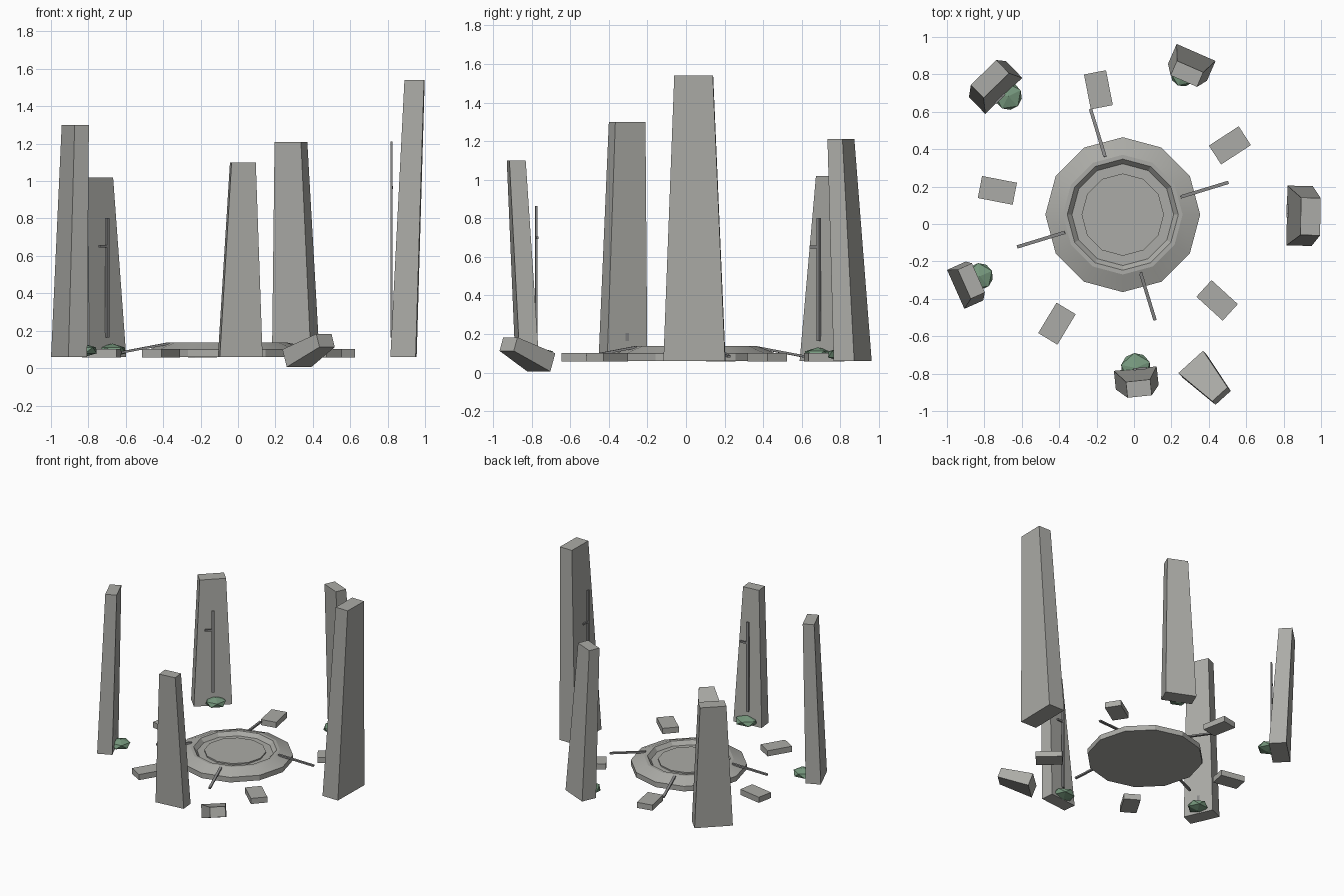
import bpy, bmesh, math
from mathutils import Vector, Matrix

if "Cube" in bpy.data.objects:
    bpy.data.objects.remove(bpy.data.objects["Cube"])

CX, CY, GROUND = -0.06, 0.05, 0.06


def material(name, rgb):
    m = bpy.data.materials.new(name)
    m.diffuse_color = (*rgb, 1)
    m.use_nodes = True
    m.node_tree.nodes["Principled BSDF"].inputs["Base Color"].default_value = m.diffuse_color
    return m


STONE = material("grey_stone", (0.41, 0.41, 0.385))
DARK = material("dark_stone", (0.25, 0.25, 0.25))
MOSS = material("moss_green", (0.185, 0.32, 0.21))


def finish(name, bm, mat):
    bmesh.ops.recalc_face_normals(bm, faces=bm.faces)
    me = bpy.data.meshes.new(name)
    bm.to_mesh(me)
    bm.free()
    me.materials.append(mat)
    ob = bpy.data.objects.new(name, me)
    bpy.context.collection.objects.link(ob)
    return ob


def loft(name, rings, mat):
    """Closed skin through rings of points, capped at both ends."""
    bm = bmesh.new()
    rows = [[bm.verts.new(p) for p in ring] for ring in rings]
    n = len(rows[0])
    for a, b in zip(rows, rows[1:]):
        for i in range(n):
            j = (i + 1) % n
            bm.faces.new((a[i], a[j], b[j], b[i]))
    bm.faces.new(rows[0])
    bm.faces.new(rows[-1])
    return finish(name, bm, mat)


def box(name, size, matrix, mat):
    bm = bmesh.new()
    bmesh.ops.create_cube(bm, size=1, matrix=matrix @ Matrix.Diagonal((*size, 1)))
    return finish(name, bm, mat)


def rect(c, u, v, w, d):
    return [Vector(c) + u * (a * w / 2) + v * (b * d / 2)
            for a, b in ((-1, -1), (1, -1), (1, 1), (-1, 1))]


def lathe(name, profile, mat):
    return loft(name, [[(CX + r * math.cos(math.tau * i / 12),
                         CY + r * math.sin(math.tau * i / 12), z)
                        for i in range(12)] for r, z in profile], mat)


def place(x, y, z, yaw, pitch=0):
    return (Matrix.Translation((x, y, z)) @ Matrix.Rotation(yaw, 4, 'Z')
            @ Matrix.Rotation(pitch, 4, 'Y'))


# central dais with a raised rim and sunken basin
dais = lathe("dais", [(0.414, GROUND), (0.414, 0.1), (0.32, 0.137), (0.297, 0.137),
                      (0.272, 0.108), (0.255, 0.108)], STONE)
lathe("basin_plate", [(0.22, 0.1), (0.22, 0.118)], STONE)
bpy.context.view_layer.objects.active = dais
dais.select_set(True)
bpy.ops.object.shade_smooth_by_angle(angle=math.radians(15))
dais.select_set(False)

# four spokes running down off the rim
for i in range(4):
    a = math.radians(17 + 90 * i)
    r = 0.457
    box(f"spoke_{i + 1}", (0.27, 0.018, 0.012),
        place(CX + r * math.cos(a), CY + r * math.sin(a), 0.108, a, 0.18), DARK)

# five radial paving slabs
for i, deg in enumerate((33, 101, 169, 239, 317.6)):
    a = math.radians(deg)
    box(f"paving_slab_{i + 1}", (0.19, 0.12, 0.044),
        place(CX + 0.683 * math.cos(a), CY + 0.68 * math.sin(a), 0.08, a), STONE)

# standing stones: base xy, top xy, top z, base w/d, top w/d, inward angle, moss xy and radius
stones = [
    ((0.885, 0.044), (0.944, 0.04), 1.54, (0.32, 0.135), (0.2, 0.105), 179, None),
    ((-0.903, -0.327), (-0.870, -0.305), 1.30, (0.228, 0.11), (0.171, 0.083), 24,
     (-0.825, -0.28, 0.08)),
    ((-0.740, 0.73), (-0.770, 0.775), 1.02, (0.276, 0.125), (0.19, 0.098), -45.8,
     (-0.672, 0.683, 0.082)),
    ((0.309, 0.864), (0.283, 0.803), 1.21, (0.227, 0.116), (0.154, 0.085), -113.6,
     (0.262, 0.802, 0.075)),
    ((0.012, -0.823), (0.026, -0.88), 1.10, (0.23, 0.1), (0.13, 0.085), 96,
     (0.01, -0.77, 0.09)),
]
for i, (b, t, h, bs, ts, deg, moss) in enumerate(stones, 1):
    a = math.radians(deg)
    n = Vector((math.cos(a), math.sin(a), 0))
    side = Vector((n.y, -n.x, 0))
    loft(f"standing_stone_{i}", [rect((*b, GROUND), side, n, *bs),
                                 rect((*t, h), side, n, *ts)], STONE)
    # upright inlay with a short side arm on the inner face
    length = 0.79 * (h - GROUND) - 0.12
    p = Vector((*b, 0)) + n * (bs[1] / 2 - 0.003)
    box(f"inlay_{i}", (0.012, 0.02, length), place(p.x, p.y, 0.163 + length / 2, a), DARK)
    q = p + side * 0.025
    box(f"inlay_arm_{i}", (0.012, 0.07, 0.014),
        place(q.x, q.y, 0.163 + 0.765 * length, a), DARK)
    # moss clump at the foot
    if moss:
        x, y, r = moss
        bm = bmesh.new()
        bmesh.ops.create_icosphere(bm, subdivisions=1, radius=1, matrix=place(
            x, y, 0.095, a) @ Matrix.Diagonal((r, r, 0.036, 1)))
        finish(f"moss_clump_{i}", bm, MOSS)

# fallen broken stone, narrow end raised
axis = Vector((0.165, -0.18, 0.09)).normalized()
side = Vector((0.74, 0.67, 0)).normalized()
up = side.cross(axis).normalized()
loft("fallen_stone", [rect((0.315, -0.75, 0.053), side, up, 0.178, 0.1),
                      rect((0.468, -0.92, 0.148), side, up, 0.11, 0.075)], STONE)
